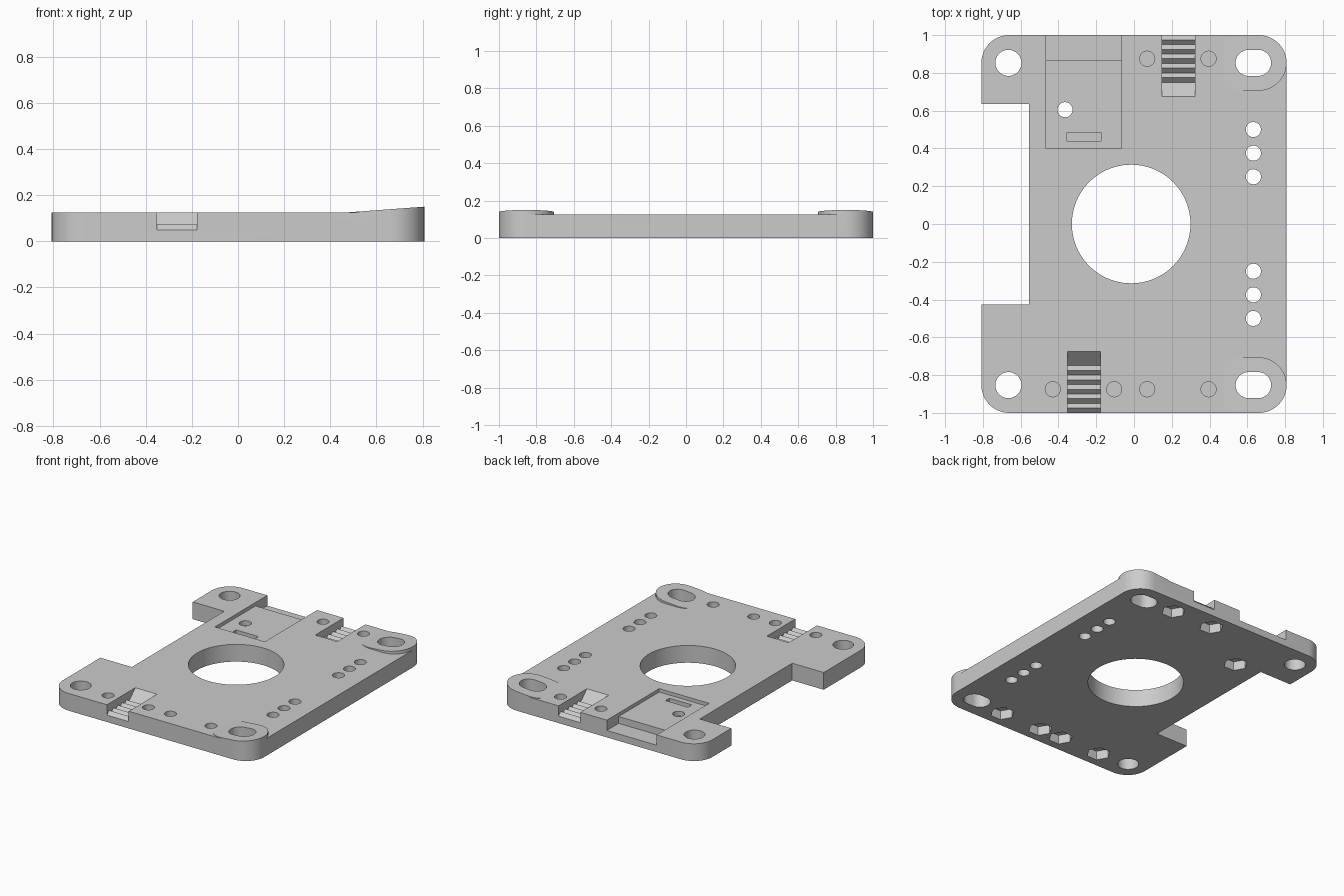
import bpy
import bmesh
from math import cos, sin, pi, radians

if "Cube" in bpy.data.objects:
    bpy.data.objects.remove(bpy.data.objects["Cube"])

TOP = 0.125      # plate thickness
CORNER = 0.147   # outer corner radius
HEX_TOP = 0.065  # depth of the nut pockets

grey = bpy.data.materials.new("plain grey")
grey.use_nodes = True
grey.diffuse_color = (0.6, 0.6, 0.6, 1)
grey.node_tree.nodes["Principled BSDF"].inputs["Base Color"].default_value = (0.6, 0.6, 0.6, 1)


def arc(x, y, r, start, end, n):
    angles = [radians(start + (end - start) * i / n) for i in range(n + 1)]
    return [(x + r * cos(a), y + r * sin(a)) for a in angles]


def circle(x, y, r, n=48):
    return arc(x, y, r, 0, 360, n)[:-1]


def stadium(x0, x1, y, r, n=24):
    return arc(x1, y, r, -90, 90, n) + arc(x0, y, r, 90, 270, n)


def rect(x0, x1, y0, y1):
    return [(x0, y0), (x1, y0), (x1, y1), (x0, y1)]


def prism(bm, outline, z0, z1):
    """Upright prism; z1 may be a function of x."""
    height = z1 if callable(z1) else lambda x: z1
    low = [bm.verts.new((x, y, z0)) for x, y in outline]
    high = [bm.verts.new((x, y, height(x))) for x, y in outline]
    skin(bm, low, high)


def cross_prism(bm, profile, x0, x1):
    """Prism along x from a y-z profile."""
    a = [bm.verts.new((x0, y, z)) for y, z in profile]
    b = [bm.verts.new((x1, y, z)) for y, z in profile]
    skin(bm, a, b)


def skin(bm, a, b):
    bm.faces.new(a[::-1])
    bm.faces.new(b)
    n = len(a)
    for i in range(n):
        j = (i + 1) % n
        bm.faces.new((a[i], a[j], b[j], b[i]))


def finish(name, bm):
    bmesh.ops.recalc_face_normals(bm, faces=bm.faces[:])
    mesh = bpy.data.meshes.new(name)
    bm.to_mesh(mesh)
    bm.free()
    mesh.materials.append(grey)
    obj = bpy.data.objects.new(name, mesh)
    bpy.context.collection.objects.link(obj)
    return obj


# Base plate with rounded corners and a side notch
r = CORNER
X, Y = 0.808, 1.0
bm = bmesh.new()
outline = (arc(X - r, Y - r, r, 0, 90, 12) + arc(r - X, Y - r, r, 90, 180, 12)
           + [(-X, 0.635), (-0.555, 0.635), (-0.555, -0.425), (-X, -0.425)]
           + arc(r - X, r - Y, r, 180, 270, 12) + arc(X - r, r - Y, r, 270, 360, 12))
prism(bm, outline, 0, TOP)
plate = finish("mounting_plate", bm)

tools = []


def combine(name, bm, operation):
    tool = finish(name, bm)
    tool.hide_render = True
    mod = plate.modifiers.new(name, "BOOLEAN")
    mod.operation, mod.solver, mod.object = operation, "EXACT", tool
    tools.append(tool)


# Sloped pads around the slotted corners
bm = bmesh.new()
for side in (-1, 1):
    prism(bm, stadium(0.57, X - r, side * (Y - r), r), 0.06,
          lambda x: TOP + 0.025 * (x - 0.47) / (X - 0.47))
combine("corner_pads", bm, "UNION")

# Shallow recess at the back
bm = bmesh.new()
prism(bm, rect(-0.465, -0.065, 0.4, 1.1), 0.1, 0.3)
combine("recess_cutter", bm, "DIFFERENCE")

# Deeper rear step of the recess, and the small slot in its floor
bm = bmesh.new()
prism(bm, rect(-0.465, -0.065, 0.865, 1.1), 0.05, 0.3)
prism(bm, rect(-0.355, -0.175, 0.44, 0.485), 0.05, 0.3)
combine("recess_step_cutter", bm, "DIFFERENCE")

# Toothed belt channels, each ending in a ramp
bm = bmesh.new()
for side, x0, x1 in ((-1, -0.352, -0.177), (1, 0.148, 0.323)):
    profile = [(1.1, 0.3), (1.1, 0.05)]
    profile += [(1 - 0.025 * i, 0.075 if i % 2 else 0.05) for i in range(11)]
    profile += [(0.675, TOP), (0.675, 0.3)]
    cross_prism(bm, [(side * y, z) for y, z in profile], x0, x1)
combine("belt_channel_cutter", bm, "DIFFERENCE")

# Through holes: centre bore, corner holes, corner slots and hole rows
bm = bmesh.new()
prism(bm, circle(-0.015, 0, 0.314, 96), -0.1, 0.3)
for side in (-1, 1):
    prism(bm, circle(-0.665, side * 0.853, 0.069), -0.1, 0.3)
    prism(bm, stadium(0.607, 0.657, side * 0.853, 0.069), -0.1, 0.3)
    for y in (0.25, 0.375, 0.5):
        prism(bm, circle(0.632, side * y, 0.04, 32), -0.1, 0.3)
prism(bm, circle(-0.365, 0.605, 0.04, 32), -0.1, 0.3)
combine("through_hole_cutter", bm, "DIFFERENCE")

# Blind screw holes above hexagonal nut pockets
screws = [(x, -0.875) for x in (-0.43, -0.105, 0.07, 0.395)]
screws += [(x, 0.875) for x in (0.07, 0.395)]
bm = bmesh.new()
for x, y in screws:
    prism(bm, circle(x, y, 0.04, 32), HEX_TOP + 0.006, 0.3)
for x, y in screws + [(-0.365, 0.605)]:
    prism(bm, circle(x, y, 0.08, 6), -0.1, HEX_TOP)
combine("nut_pocket_cutter", bm, "DIFFERENCE")

# Bake the cuts and remove the helpers
bpy.context.view_layer.update()
graph = bpy.context.evaluated_depsgraph_get()
result = bpy.data.meshes.new_from_object(plate.evaluated_get(graph))
plate.modifiers.clear()
plate.data = result
for tool in tools:
    bpy.data.objects.remove(tool)
result.materials.clear()
result.materials.append(grey)
for face in result.polygons:
    face.material_index = 0

# Smooth round walls, flat tops and floors
bpy.ops.object.select_all(action="DESELECT")
plate.select_set(True)
bpy.context.view_layer.objects.active = plate
bpy.ops.object.shade_smooth_by_angle(angle=radians(25))
for face in plate.data.polygons:
    if abs(face.normal.z) > 0.5:
        face.use_smooth = False
